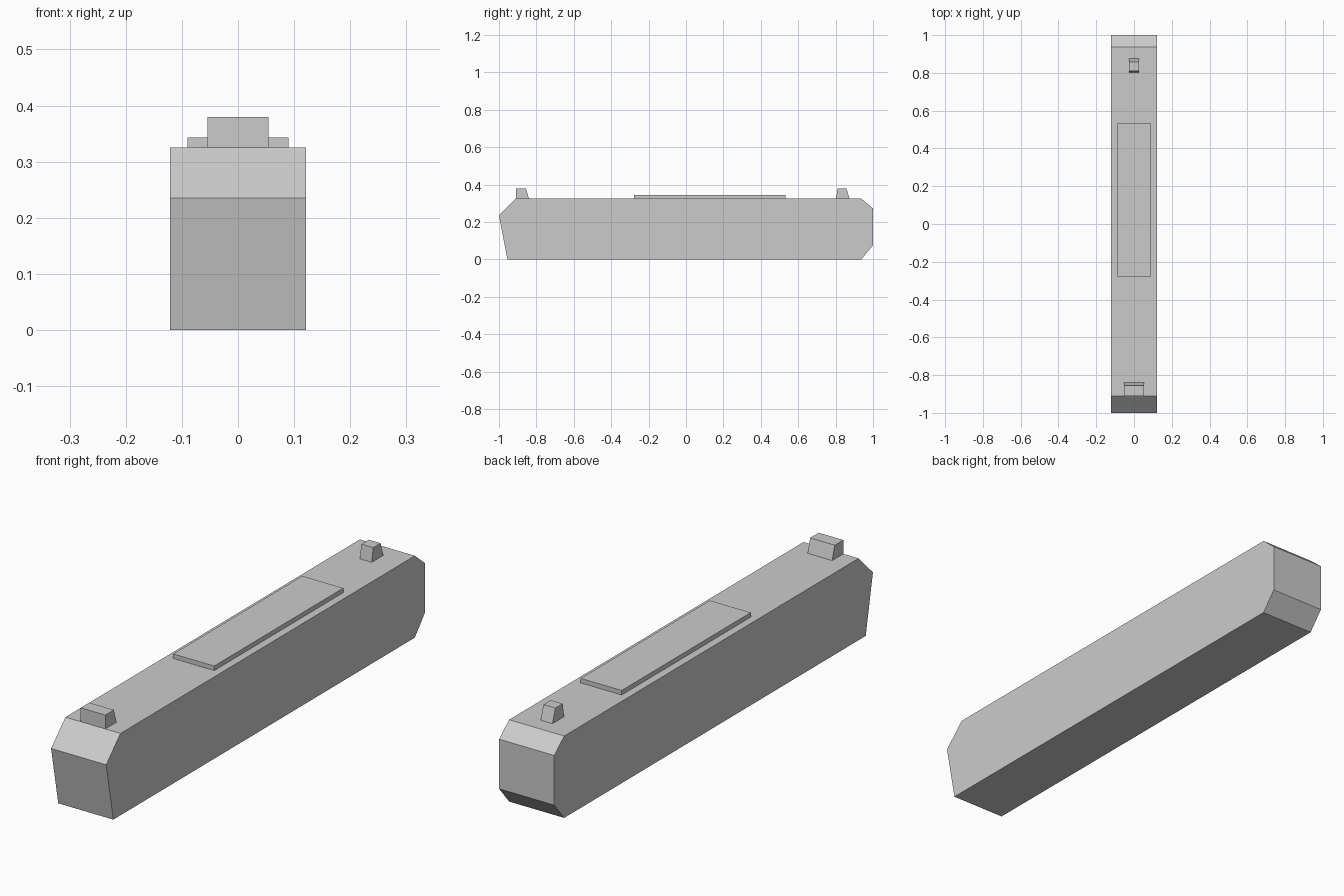
import bpy, bmesh

if "Cube" in bpy.data.objects:
    bpy.data.objects.remove(bpy.data.objects["Cube"])

grey = bpy.data.materials.new("plain grey")
grey.diffuse_color = (0.6, 0.6, 0.6, 1)
grey.use_nodes = True
grey.node_tree.nodes["Principled BSDF"].inputs["Base Color"].default_value = grey.diffuse_color


def extrude_profile(name, profile, half_width):
    """Extrude a (y, z) side profile across x, centred on x = 0."""
    bm = bmesh.new()
    face = bm.faces.new([bm.verts.new((-half_width, y, z)) for y, z in profile])
    moved = bmesh.ops.extrude_face_region(bm, geom=[face])["geom"]
    verts = [g for g in moved if isinstance(g, bmesh.types.BMVert)]
    bmesh.ops.translate(bm, vec=(2 * half_width, 0, 0), verts=verts)
    # keep the starting cap so the solid is closed
    if not face.is_valid:
        bmesh.ops.holes_fill(bm, edges=bm.edges)
    bmesh.ops.recalc_face_normals(bm, faces=bm.faces)
    mesh = bpy.data.meshes.new(name)
    bm.to_mesh(mesh)
    bm.free()
    mesh.materials.append(grey)
    obj = bpy.data.objects.new(name, mesh)
    bpy.context.collection.objects.link(obj)
    return obj


TOP = 0.325

# Long body with chamfered ends
extrude_profile("body", [(-0.955, 0), (-1, 0.235), (-0.91, TOP), (0.937, TOP),
                         (1, 0.272), (1, 0.075), (0.937, 0)], 0.121)

# Thin raised plate on top
extrude_profile("top_plate", [(-0.278, TOP), (-0.278, 0.343),
                              (0.532, 0.343), (0.532, TOP)], 0.09)

# Front sight block, sloped at its back
extrude_profile("front_block", [(-0.91, TOP), (-0.91, 0.38),
                                (-0.856, 0.38), (-0.84, TOP)], 0.054)

# Narrow rear block, tapered on both sides
extrude_profile("rear_block", [(0.802, TOP), (0.811, 0.38),
                               (0.857, 0.38), (0.875, TOP)], 0.026)
